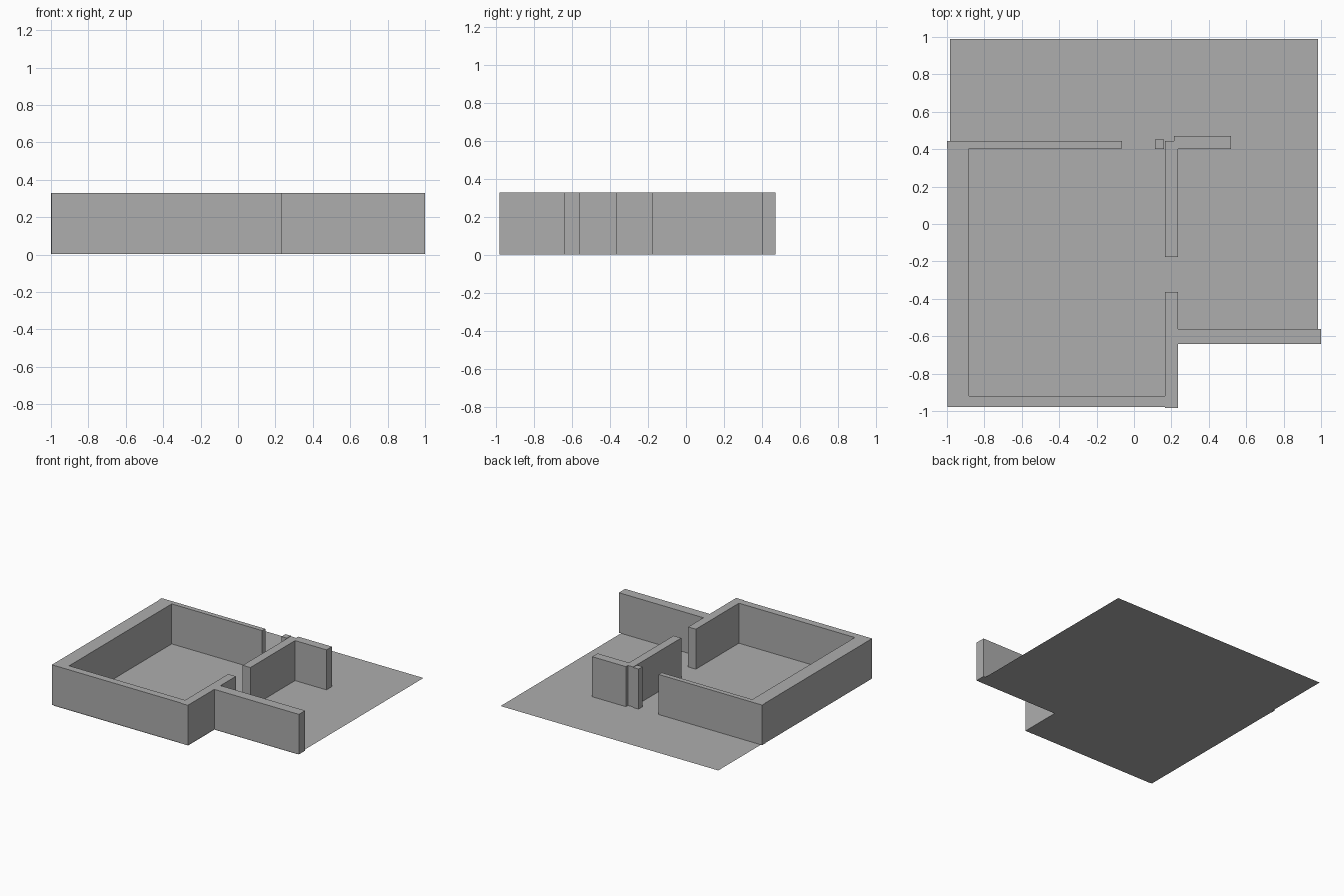
import bpy
import bmesh

cube = bpy.data.objects.get("Cube")
if cube:
    bpy.data.objects.remove(cube, do_unlink=True)

WALL_BASE, WALL_TOP = 0.003, 0.33

# One plain grey for everything
grey = bpy.data.materials.new("plain grey")
grey.use_nodes = True
colour = (0.42, 0.42, 0.42, 1)
grey.diffuse_color = colour
grey.node_tree.nodes["Principled BSDF"].inputs["Base Color"].default_value = colour


def plan_shape(name, outline, bottom, top=None):
    """Face from a counter-clockwise plan outline, raised to a prism if top is given."""
    bm = bmesh.new()
    face = bm.faces.new([bm.verts.new((x, y, bottom)) for x, y in outline])
    if top is not None:
        raised = bmesh.ops.extrude_face_region(bm, geom=[face], use_keep_orig=True)
        for v in raised["geom"]:
            if isinstance(v, bmesh.types.BMVert):
                v.co.z = top
        bmesh.ops.recalc_face_normals(bm, faces=bm.faces)
    mesh = bpy.data.meshes.new(name)
    bm.to_mesh(mesh)
    bm.free()
    mesh.materials.append(grey)
    obj = bpy.data.objects.new(name, mesh)
    bpy.context.collection.objects.link(obj)
    return obj


def wall(name, outline):
    return plan_shape(name, outline, WALL_BASE, WALL_TOP)


# Thin floor sheet with the front corner notched out
plan_shape("floor", [(-0.984, -0.979), (0.235, -0.979), (0.235, -0.64),
                     (0.984, -0.64), (0.984, 0.989), (-0.984, 0.989)], 0)

# Continuous outer wall: back, side, front, partition stub and side wing
wall("outer_wall", [
    (-1, 0.444), (-1, 0.404), (-0.997, 0.404), (-0.997, -0.979),
    (0.166, -0.979), (0.166, -0.984), (0.235, -0.984), (0.235, -0.642),
    (1, -0.642), (1, -0.561), (0.235, -0.561), (0.235, -0.364),
    (0.166, -0.364), (0.166, -0.92), (-0.882, -0.92), (-0.882, 0.404),
    (-0.064, 0.404), (-0.064, 0.444)])

# Inner partition beyond the doorway, turning along the back
wall("inner_partition", [
    (0.166, -0.176), (0.235, -0.176), (0.235, 0.401), (0.519, 0.401),
    (0.519, 0.471), (0.214, 0.471), (0.214, 0.444), (0.166, 0.444)])

# Short post beside the back opening
wall("door_post", [(0.112, 0.401), (0.161, 0.401), (0.161, 0.452), (0.112, 0.452)])
